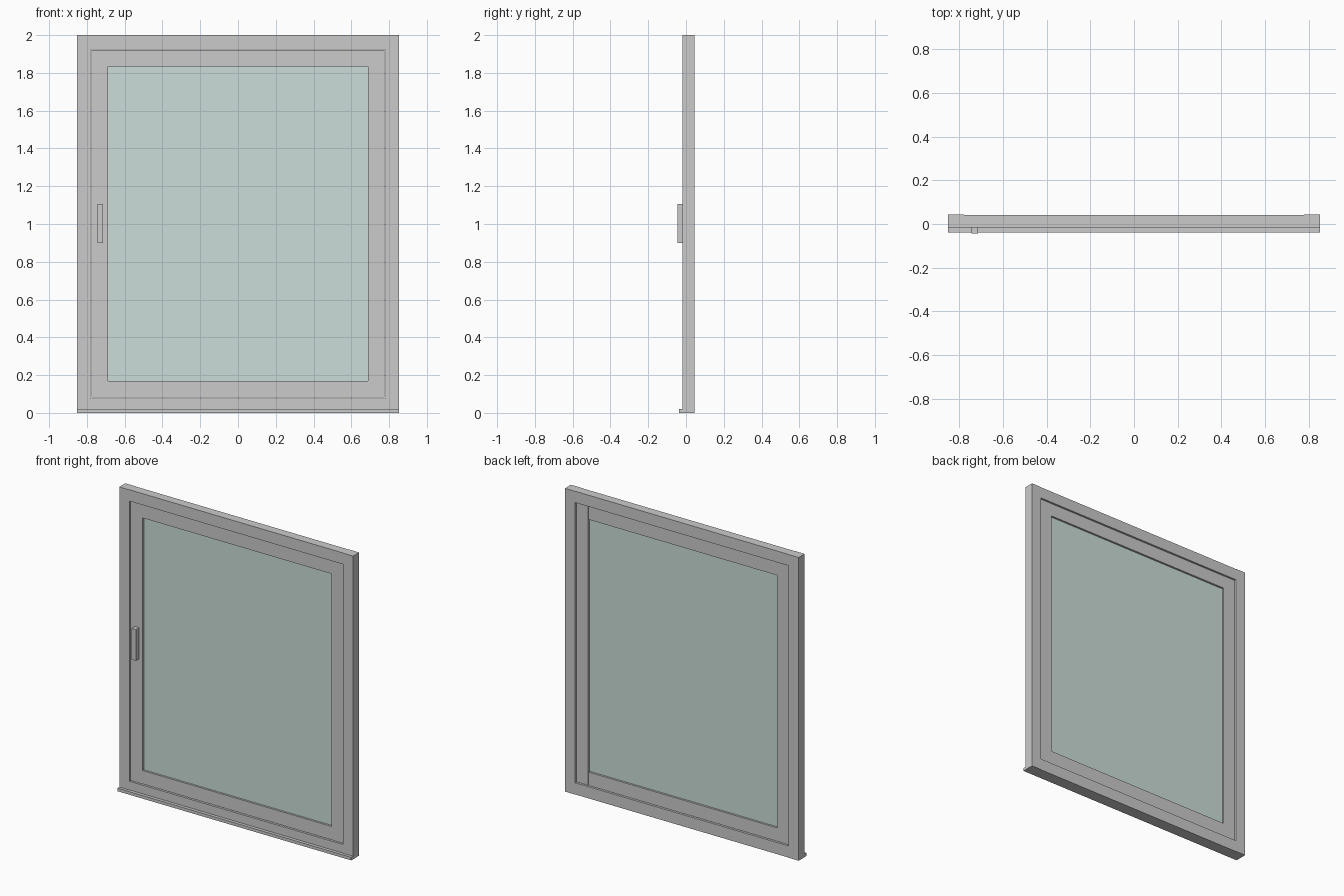
import bpy
import bmesh
from mathutils import Vector

if "Cube" in bpy.data.objects:
    bpy.data.objects.remove(bpy.data.objects["Cube"])


def box(name, x, y, z, mat=None):
    """Axis-aligned box from (min, max) ranges."""
    bm = bmesh.new()
    bmesh.ops.create_cube(bm, size=1)
    size = Vector((x[1] - x[0], y[1] - y[0], z[1] - z[0]))
    mid = Vector((x[0] + x[1], y[0] + y[1], z[0] + z[1])) / 2
    bmesh.ops.scale(bm, vec=size, verts=bm.verts)
    bmesh.ops.translate(bm, vec=mid, verts=bm.verts)
    mesh = bpy.data.meshes.new(name)
    bm.to_mesh(mesh)
    bm.free()
    obj = bpy.data.objects.new(name, mesh)
    bpy.context.collection.objects.link(obj)
    if mat:
        mesh.materials.append(mat)
    return obj


def rectangle(prefix, half, inner, bottom, top, low, high, y, rail_y):
    """Full-height stiles on both sides with rails fitted between them."""
    box(prefix + "_left", (-half, -inner), y, (bottom, top))
    box(prefix + "_right", (inner, half), y, (bottom, top))
    box(prefix + "_bottom", (-inner, inner), rail_y, (bottom, low))
    box(prefix + "_top", (-inner, inner), rail_y, (high, top))


glass = bpy.data.materials.new("glass")
glass.diffuse_color = (0.60, 0.73, 0.69, 1)
glass.use_nodes = True
glass.node_tree.nodes["Principled BSDF"].inputs["Base Color"].default_value = glass.diffuse_color

# Fixed outer frame
rectangle("frame", 0.853, 0.78, 0, 2, 0.077, 1.925,
          (-0.019, 0.044), (-0.017, 0.042))

# Opening sash, separated from the frame by a narrow gap
rectangle("sash", 0.776, 0.689, 0.081, 1.921, 0.169, 1.835,
          (-0.010, 0.035), (-0.009, 0.034))

# Glazing
box("glass_pane", (-0.689, 0.689), (0.004, 0.021), (0.169, 1.835), glass)

# Projecting sill along the front
box("sill", (-0.853, 0.853), (-0.038, -0.017), (0, 0.02))

# Pull handle on the left stile
box("handle", (-0.745, -0.714), (-0.044, -0.010), (0.90, 1.105))
